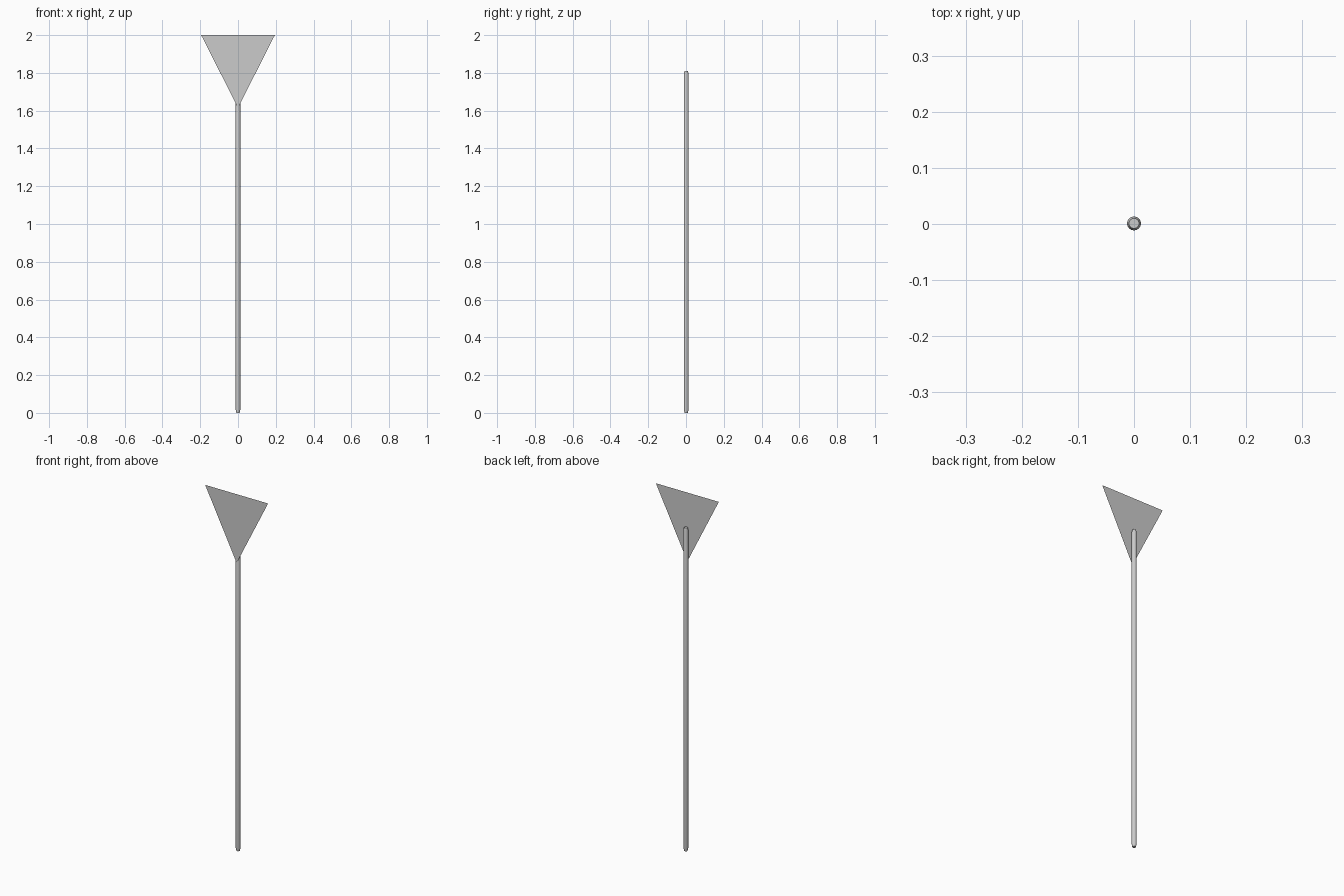
import bpy, bmesh
from math import cos, sin, tau

if "Cube" in bpy.data.objects:
    bpy.data.objects.remove(bpy.data.objects["Cube"])

def mesh_object(name, bm):
    mesh = bpy.data.meshes.new(name)
    bm.to_mesh(mesh)
    bm.free()
    obj = bpy.data.objects.new(name, mesh)
    bpy.context.collection.objects.link(obj)
    return obj

# Round pole with tapered ends, lofted from (radius, height) rings
SIDES = 16
profile = [(0.009, 0.0), (0.0125, 0.018), (0.0125, 1.797), (0.009, 1.81)]
bm = bmesh.new()
rings = [[bm.verts.new((r * cos(tau * i / SIDES), 0.001 + r * sin(tau * i / SIDES), z))
          for i in range(SIDES)] for r, z in profile]
for low, high in zip(rings, rings[1:]):
    for i in range(SIDES):
        j = (i + 1) % SIDES
        bm.faces.new((low[i], low[j], high[j], high[i]))
bm.faces.new(rings[0][::-1])
bm.faces.new(rings[-1])
pole = mesh_object("pole", bm)
bpy.context.view_layer.objects.active = pole
pole.select_set(True)
bpy.ops.object.shade_smooth_by_angle()

# Flat downward-pointing triangular plate on the front of the pole
bm = bmesh.new()
bm.faces.new([bm.verts.new((x, -0.012, z))
              for x, z in ((0, 1.615), (0.195, 2.0), (-0.195, 2.0))])
mesh_object("sign_plate", bm)
